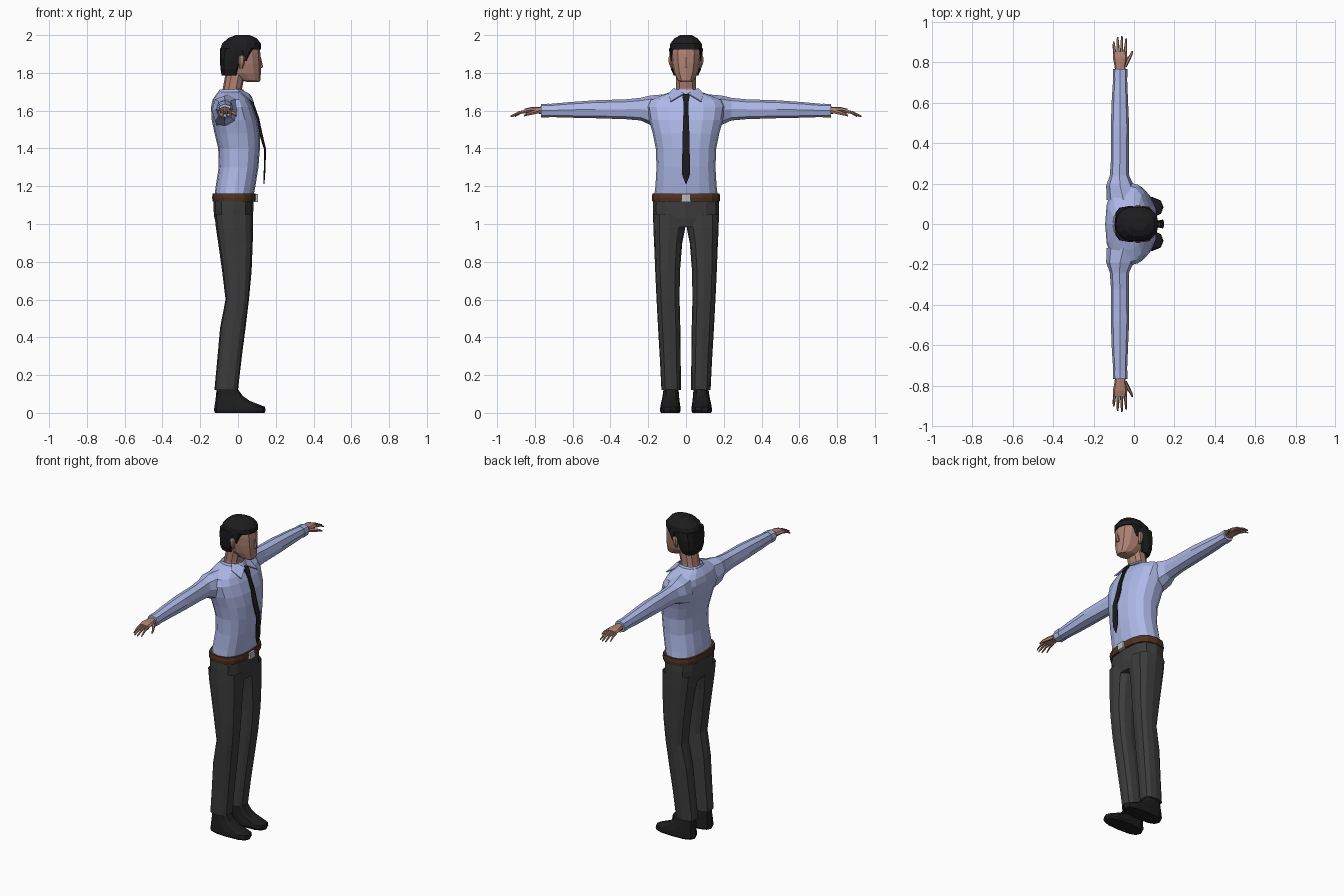
import bpy, bmesh, math


def material(name, rgb):
    m = bpy.data.materials.new(name)
    m.diffuse_color = (*rgb, 1)
    return m


SHIRT = material("shirt_blue", (0.42, 0.48, 0.80))
CLOTH = material("trouser_grey", (0.045, 0.045, 0.045))
BLACK = material("black", (0.012, 0.012, 0.013))
SKIN = material("skin", (0.42, 0.22, 0.17))
BROWN = material("belt_brown", (0.08, 0.032, 0.016))
METAL = material("buckle_metal", (0.5, 0.5, 0.5))


def finish(name, bm, mat, mirror=False, thick=0):
    bmesh.ops.recalc_face_normals(bm, faces=bm.faces)
    me = bpy.data.meshes.new(name)
    bm.to_mesh(me)
    bm.free()
    me.materials.append(mat)
    ob = bpy.data.objects.new(name, me)
    bpy.context.collection.objects.link(ob)
    if thick:
        ob.modifiers.new("thickness", 'SOLIDIFY').thickness = thick
    if mirror:
        mod = ob.modifiers.new("mirror", 'MIRROR')
        mod.use_axis = (False, True, False)
    return ob


def loft(name, mat, rings, axis='z', n=12, p=2.4, mirror=False, caps=(True, True), phase=0):
    """Rings are (position, a_min, a_max, b_min, b_max); a is x, b is the other cross axis."""
    bm = bmesh.new()
    loops = []
    for t, a0, a1, b0, b1 in rings:
        loop = []
        for i in range(n):
            ang = 2 * math.pi * (i + phase) / n
            c, s = math.cos(ang), math.sin(ang)
            c = math.copysign(abs(c) ** (2 / p), c)
            s = math.copysign(abs(s) ** (2 / p), s)
            a = (a0 + a1) / 2 + c * (a1 - a0) / 2
            b = (b0 + b1) / 2 + s * (b1 - b0) / 2
            loop.append(bm.verts.new((a, b, t) if axis == 'z' else (a, t, b)))
        loops.append(loop)
    for lo, hi in zip(loops, loops[1:]):
        for i in range(n):
            j = (i + 1) % n
            bm.faces.new((lo[i], lo[j], hi[j], hi[i]))
    for use, loop in zip(caps, (loops[0], loops[-1])):
        if use:
            bm.faces.new(loop)
    return finish(name, bm, mat, mirror)


def sym(rows):
    """Rings centred on y = 0: (z, x_back, x_front, half_width)."""
    return [(z, a, b, -w, w) for z, a, b, w in rows]


def panel(name, mat, points, thick):
    bm = bmesh.new()
    bm.faces.new([bm.verts.new(q) for q in points])
    return finish(name, bm, mat, True, thick)


# shoes
loft("shoe", BLACK, [
    (0.0, -0.122, 0.140, 0.035, 0.132), (0.012, -0.127, 0.146, 0.028, 0.138),
    (0.032, -0.125, 0.143, 0.030, 0.136), (0.062, -0.120, 0.065, 0.034, 0.130),
    (0.09, -0.117, 0.025, 0.037, 0.124), (0.135, -0.112, -0.008, 0.04, 0.118)],
    p=2.8, mirror=True)

# trousers
loft("trouser_leg", CLOTH, [
    (0.12, -0.125, 0.0, 0.027, 0.13), (0.28, -0.110, 0.018, 0.028, 0.138),
    (0.45, -0.095, 0.040, 0.030, 0.148), (0.60, -0.066, 0.058, 0.034, 0.156),
    (0.75, -0.084, 0.072, 0.032, 0.163), (0.90, -0.105, 0.078, 0.020, 0.169),
    (0.98, -0.117, 0.080, 0.004, 0.173), (1.05, -0.124, 0.080, 0.0, 0.174)],
    p=2.7, mirror=True, caps=(True, False))
loft("trouser_seat", CLOTH, sym([
    (0.985, -0.105, 0.072, 0.165), (1.03, -0.125, 0.080, 0.174),
    (1.08, -0.130, 0.081, 0.176), (1.135, -0.130, 0.082, 0.174)]), p=2.7)

# belt and buckle
loft("belt", BROWN, sym([
    (1.118, -0.134, 0.092, 0.178), (1.14, -0.137, 0.096, 0.181),
    (1.162, -0.134, 0.092, 0.178)]), n=16, p=2.6)
loft("belt_buckle", METAL, sym([
    (1.116, 0.085, 0.105, 0.026), (1.158, 0.085, 0.105, 0.024)]), n=4, p=40, phase=0.5)

# shirt body
loft("shirt_body", SHIRT, sym([
    (1.15, -0.124, 0.082, 0.168), (1.20, -0.118, 0.092, 0.162),
    (1.30, -0.102, 0.108, 0.156), (1.40, -0.105, 0.116, 0.160),
    (1.48, -0.124, 0.115, 0.176), (1.55, -0.139, 0.104, 0.196),
    (1.62, -0.143, 0.080, 0.208), (1.658, -0.134, 0.060, 0.192),
    (1.682, -0.118, 0.045, 0.130), (1.70, -0.105, 0.032, 0.076)]), n=16, p=2.4)

# sleeves and cuffs
loft("sleeve", SHIRT, [
    (0.12, -0.135, 0.030, 1.50, 1.686), (0.19, -0.138, 0.0, 1.525, 1.680),
    (0.24, -0.120, -0.024, 1.548, 1.668), (0.32, -0.114, -0.026, 1.555, 1.660),
    (0.48, -0.115, -0.024, 1.560, 1.655), (0.62, -0.110, -0.030, 1.563, 1.645),
    (0.74, -0.102, -0.035, 1.567, 1.634)],
    axis='y', n=8, mirror=True, caps=(False, True))
loft("cuff", SHIRT, [
    (0.725, -0.105, -0.032, 1.564, 1.637), (0.768, -0.104, -0.033, 1.565, 1.635)],
    axis='y', n=8, mirror=True)

# collar
loft("collar_band", SHIRT, sym([
    (1.675, -0.115, 0.050, 0.085), (1.712, -0.098, 0.028, 0.066)]), caps=(False, False))
panel("collar_flap", SHIRT, [
    (0.052, 0.008, 1.688), (-0.005, 0.062, 1.716), (0.018, 0.092, 1.685),
    (0.080, 0.080, 1.645)], 0.006)

# tie
loft("tie_knot", BLACK, sym([
    (1.640, 0.068, 0.086, 0.014), (1.675, 0.045, 0.072, 0.022),
    (1.688, 0.040, 0.060, 0.018)]), n=6)
loft("tie_blade", BLACK, sym([
    (1.212, 0.134, 0.140, 0.002), (1.262, 0.136, 0.144, 0.024),
    (1.395, 0.138, 0.149, 0.022), (1.475, 0.112, 0.130, 0.020),
    (1.56, 0.090, 0.112, 0.017), (1.65, 0.060, 0.080, 0.013)]), n=6)

# hands
loft("palm", SKIN, [
    (0.755, -0.093, -0.043, 1.580, 1.622), (0.785, -0.097, -0.040, 1.585, 1.620),
    (0.825, -0.105, -0.033, 1.588, 1.618), (0.855, -0.104, -0.036, 1.585, 1.610)],
    axis='y', n=8, mirror=True)
for label, x, splay, tip in (("index", -0.043, 0.004, 0.918), ("middle", -0.061, 0.001, 0.93),
                             ("ring", -0.079, -0.002, 0.927), ("little", -0.096, -0.005, 0.905)):
    mid = (0.845 + tip) / 2
    loft(label + "_finger", SKIN, [
        (0.845, x - .008, x + .008, 1.588, 1.607),
        (mid, x + splay / 2 - .007, x + splay / 2 + .007, 1.582, 1.597),
        (tip, x + splay - .004, x + splay + .004, 1.565, 1.574)],
        axis='y', n=6, mirror=True)
loft("thumb", SKIN, [
    (0.778, -0.060, -0.036, 1.585, 1.612), (0.810, -0.042, -0.020, 1.578, 1.602),
    (0.838, -0.022, -0.007, 1.573, 1.591), (0.858, -0.011, -0.004, 1.568, 1.578)],
    axis='y', n=6, mirror=True)

# neck and head
loft("neck", SKIN, sym([
    (1.675, -0.090, 0.022, 0.060), (1.72, -0.080, 0.022, 0.055),
    (1.81, -0.064, 0.040, 0.054)]), n=10)
loft("head", SKIN, sym([
    (1.752, 0.050, 0.112, 0.030), (1.762, 0.010, 0.119, 0.045),
    (1.80, -0.045, 0.121, 0.064), (1.85, -0.070, 0.122, 0.075),
    (1.90, -0.080, 0.119, 0.080), (1.945, -0.076, 0.112, 0.079),
    (1.975, -0.045, 0.085, 0.055)]), p=2.3)
loft("nose", SKIN, sym([
    (1.825, 0.108, 0.130, 0.012), (1.835, 0.108, 0.132, 0.012),
    (1.885, 0.108, 0.121, 0.006)]), n=6)
loft("ear", SKIN, [
    (1.822, 0.008, 0.024, 0.066, 0.080), (1.850, 0.003, 0.034, 0.070, 0.092),
    (1.880, 0.003, 0.036, 0.072, 0.095), (1.892, 0.010, 0.030, 0.074, 0.088)],
    n=6, mirror=True)

# hair: crown, back of the head, sideburns
loft("hair_crown", BLACK, sym([
    (1.925, -0.094, 0.122, 0.089), (1.955, -0.084, 0.122, 0.085),
    (1.984, -0.052, 0.098, 0.062), (2.0, -0.012, 0.062, 0.030)]), n=14, p=2.3)
loft("hair_back", BLACK, sym([
    (1.785, -0.086, 0.0, 0.064), (1.82, -0.093, 0.010, 0.080),
    (1.88, -0.096, 0.035, 0.088), (1.93, -0.094, 0.070, 0.089)]), p=3.2)
loft("sideburn", BLACK, [
    (1.862, 0.030, 0.044, 0.066, 0.081), (1.90, 0.020, 0.062, 0.066, 0.086),
    (1.932, 0.010, 0.085, 0.060, 0.087)], n=6, p=3, mirror=True)
